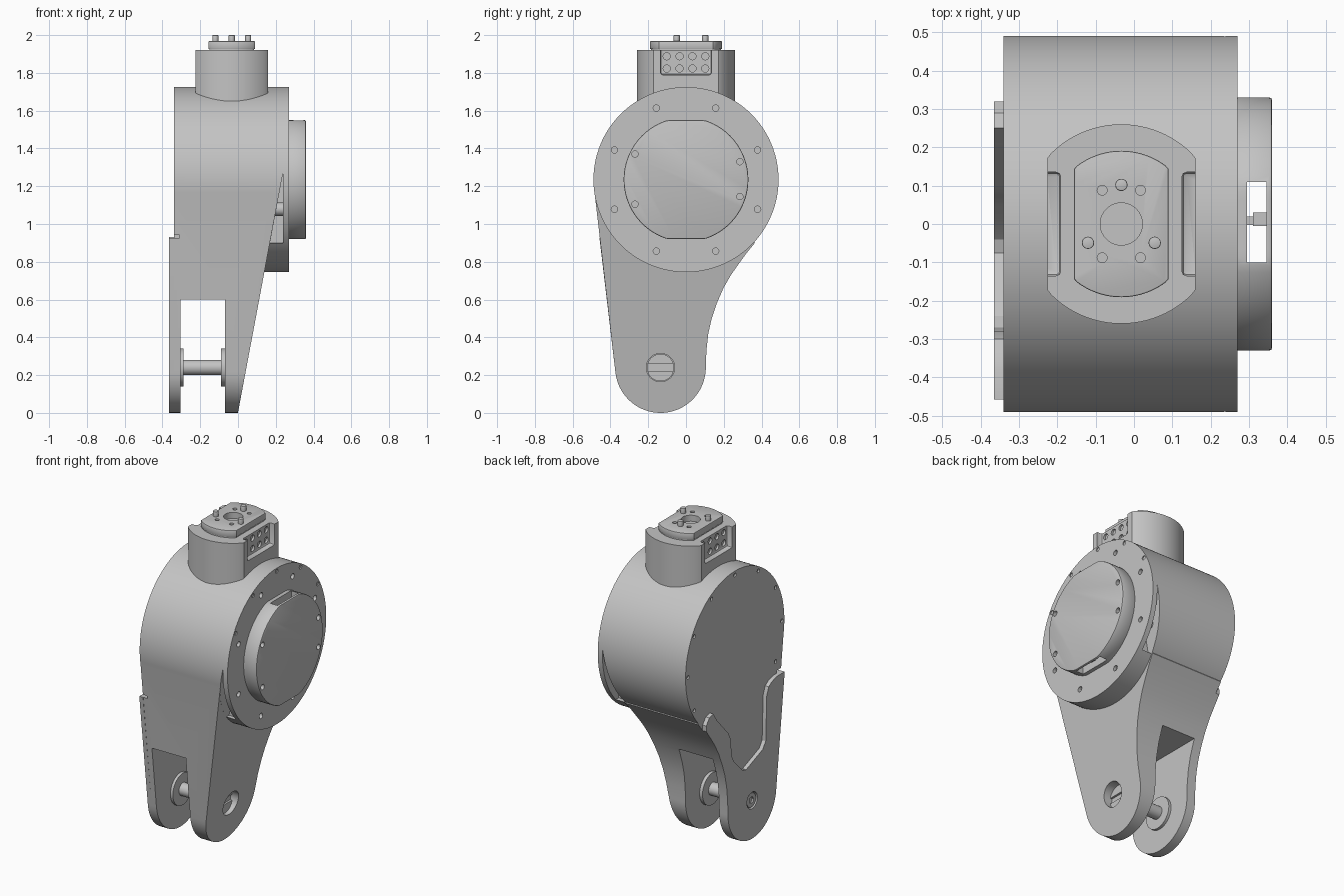
import bpy, bmesh
from math import sin, cos, pi, radians
from mathutils import Vector

if "Cube" in bpy.data.objects:
    bpy.data.objects.remove(bpy.data.objects["Cube"])

grey = bpy.data.materials.new("plain grey")
grey.use_nodes = True
grey.diffuse_color = (0.55, 0.55, 0.55, 1)
grey.node_tree.nodes["Principled BSDF"].inputs["Base Color"].default_value = grey.diffuse_color

HUB = 1.235      # height of the drum axis
PIN = (-0.135, 0.24)   # fork pin in y, z
NECK = -0.033    # x centre of the neck


def prism(name, pts, axis, a, b):
    """Extrude a 2D outline along an axis from a to b."""
    place = {"x": lambda p, t: (t, p[0], p[1]),
             "y": lambda p, t: (p[0], t, p[1]),
             "z": lambda p, t: (p[0], p[1], t)}[axis]
    bm = bmesh.new()
    face = bm.faces.new([bm.verts.new(place(p, a)) for p in pts])
    ext = bmesh.ops.extrude_face_region(bm, geom=[face])
    verts = [v for v in ext["geom"] if isinstance(v, bmesh.types.BMVert)]
    bmesh.ops.translate(bm, verts=verts, vec=Vector(place((0, 0), b - a)))
    bmesh.ops.recalc_face_normals(bm, faces=bm.faces)
    mesh = bpy.data.meshes.new(name)
    bm.to_mesh(mesh)
    bm.free()
    mesh.materials.append(grey)
    ob = bpy.data.objects.new(name, mesh)
    bpy.context.collection.objects.link(ob)
    return ob


def arc(c, r, start=0, end=360, n=32):
    full = end - start == 360
    steps = n if full else n - 1
    return [(c[0] + r * cos(radians(start + (end - start) * i / steps)),
             c[1] + r * sin(radians(start + (end - start) * i / steps))) for i in range(n)]


def disc(name, c, r, axis, a, b, n=32):
    return prism(name, arc(c, r, n=n), axis, a, b)


def rect(u0, v0, u1, v1):
    return [(u0, v0), (u1, v0), (u1, v1), (u0, v1)]


def clipped_circle(c, r, half, which):
    """Circle with two opposite sides cut flat."""
    pts = []
    for p in arc((0, 0), r, n=96):
        q = list(p)
        q[which] = max(-half, min(half, q[which]))
        pts.append((c[0] + q[0], c[1] + q[1]))
    return pts


def apply(ob, mod):
    bpy.context.view_layer.objects.active = ob
    bpy.ops.object.modifier_apply(modifier=mod.name)


def combine(ob, other, op="DIFFERENCE"):
    mod = ob.modifiers.new("bool", "BOOLEAN")
    mod.operation, mod.object, mod.solver = op, other, "EXACT"
    apply(ob, mod)
    bpy.data.objects.remove(other)


def bevel(ob, width):
    mod = ob.modifiers.new("bevel", "BEVEL")
    mod.width, mod.segments, mod.limit_method = width, 2, "ANGLE"
    mod.angle_limit = radians(50)
    apply(ob, mod)


# Fork legs merged with the drum; the outer side of the legs slopes
back_curve = [(0.105, 0.24), (0.108, 0.33), (0.118, 0.42), (0.136, 0.5), (0.163, 0.58),
              (0.198, 0.66), (0.238, 0.73), (0.28, 0.79), (0.32, 0.845)]
foot = arc(PIN, 0.24, 186, 356, 28)
body = prism("drum_and_fork", foot + back_curve + [(0.365, 0.9), (0.2, 1.2), (-0.488, 1.2)],
             "x", -0.34, 0.265)
combine(body, prism("cut", [(-0.006, -0.03), (0.6, -0.03), (0.6, 2), (0.375, 2)], "y", -1, 1))
combine(body, disc("add", (0, HUB), 0.49, "x", -0.34, 0.27, 128), "UNION")
combine(body, prism("cut", rect(-0.305, -0.1, -0.07, 0.6), "y", -1, 1))

# Wedge pockets behind the flange, each with a round post inside
for side in (-1, 1):
    lo, hi = sorted((side * 0.33, side * 0.7))
    combine(body, prism("cut", [(0.169, 0.9), (0.238, 0.9), (0.238, 1.27)], "y", lo, hi))
    disc("flange_post", (side * 0.375, HUB - 0.157), 0.035, "x", 0.15, 0.25, 20)
combine(body, prism("cut", rect(-0.4, 0.925, -0.31, 0.942), "y", -0.6, -0.41))

# Flange bolt holes and rim dowels
for i in range(8):
    t = radians(22.5 + 45 * i)
    combine(body, disc("cut", (0.41 * cos(t), HUB + 0.41 * sin(t)), 0.017, "x", 0.25, 0.3, 14))
for deg in (30, 60, 90, 120, 150):
    t = radians(deg)
    c = (0.47 * cos(t), HUB + 0.47 * sin(t))
    combine(body, disc("cut", c, 0.013, "x", 0.264, 0.3, 12))
for deg in range(-30, 211, 30):
    t = radians(deg)
    combine(body, disc("cut", (0.465 * cos(t), HUB + 0.465 * sin(t)), 0.012, "x", -0.4, -0.33, 12))
combine(body, disc("cut", PIN, 0.075, "x", -0.02, 0.2))

# Raised side plate with a stepped upper edge
plate_top = [(0.32, 0.88), (0.29, 0.92), (0.25, 0.93), (0.21, 0.87), (0.1, 0.75), (0.075, 0.7),
             (0.07, 0.6), (0.045, 0.55), (-0.04, 0.465), (-0.075, 0.455), (-0.24, 0.52),
             (-0.27, 0.56), (-0.28, 0.84), (-0.3, 0.89), (-0.33, 0.91), (-0.38, 0.925), (-0.458, 0.925)]
plate = prism("side_plate", foot + back_curve + plate_top, "x", -0.365, -0.339)
combine(plate, disc("cut", PIN, 0.052, "x", -0.4, -0.345))

# Fork pin, washers and screw heads
disc("fork_pin", PIN, 0.04, "x", -0.31, -0.065)
for a, b in ((-0.306, -0.288), (-0.09, -0.069)):
    disc("pin_washer", PIN, 0.1, "x", a, b, 40)
slotted = disc("slotted_screw", PIN, 0.072, "x", -0.025, 0.005)
combine(slotted, prism("cut", rect(-0.3, 0.222, 0.1, 0.258), "x", -0.008, 0.1))
hexed = disc("hex_screw", PIN, 0.044, "x", -0.36, -0.342)
combine(hexed, disc("cut", PIN, 0.022, "x", -0.4, -0.35, 6))

# Round cover with flat top and bottom, wiring slot and bolt holes
cover = prism("round_cover", clipped_circle((0, HUB), 0.33, 0.315, 1), "x", 0.265, 0.36)
bevel(cover, 0.007)
combine(cover, prism("cut", rect(0.295, -0.1, 0.346, 0.11), "z", 0.5, 2))
for c in ((-0.27, 1.37), (-0.27, 1.105), (0.285, 1.33), (0.285, 1.145)):
    combine(cover, disc("cut", c, 0.017, "x", 0.335, 0.4, 14))
prism("slot_divider", rect(0.31, -0.005, 0.35, 0.03), "z", 0.95, 1.52)
prism("slot_rib", rect(0.29, -0.002, 0.315, 0.02), "z", 0.97, 1.5)

# Neck with recessed connector panels on both sides
neck = prism("neck", clipped_circle((NECK, 0), 0.26, 0.193, 0), "z", 1.5, 1.92)
for side in (-1, 1):
    lo, hi = sorted((NECK + side * 0.158, NECK + side * 0.3))
    recess = prism("cut", rect(lo, -0.135, hi, 0.135), "z", 1.79, 2.2)
    bevel(recess, 0.012)
    combine(neck, recess)
    lo, hi = sorted((NECK + side * 0.145, NECK + side * 0.17))
    for y in (-0.102, -0.034, 0.034, 0.102):
        for z in (1.823, 1.888):
            combine(neck, disc("cut", (y, z), 0.019, "x", lo, hi, 16))

# Top mount with bore, dowel holes and pins
prism("mount_base", clipped_circle((NECK, 0), 0.186, 0.118, 0), "z", 1.9, 1.93)
mount = prism("top_mount", clipped_circle((NECK, 0), 0.191, 0.123, 0), "z", 1.926, 1.968)
bevel(mount, 0.004)
combine(mount, disc("cut", (NECK, 0), 0.055, "z", 1.8, 2.1, 40))
for sx in (-1, 1):
    for sy in (-1, 1):
        combine(mount, disc("cut", (NECK + sx * 0.05, sy * 0.088), 0.013, "z", 1.94, 2.1, 14))
for x, y in ((0, 0.102), (-0.087, -0.049), (0.087, -0.049)):
    pin = disc("locating_pin", (NECK + x, y), 0.016, "z", 1.95, 2.0, 20)
    bevel(pin, 0.003)

# Smooth curved faces, keep edges sharp
bpy.ops.object.select_all(action="DESELECT")
for ob in bpy.context.collection.objects:
    if ob.type == "MESH" and grey.name in ob.data.materials:
        ob.select_set(True)
        bpy.context.view_layer.objects.active = ob
bpy.ops.object.shade_smooth_by_angle(angle=radians(25))
